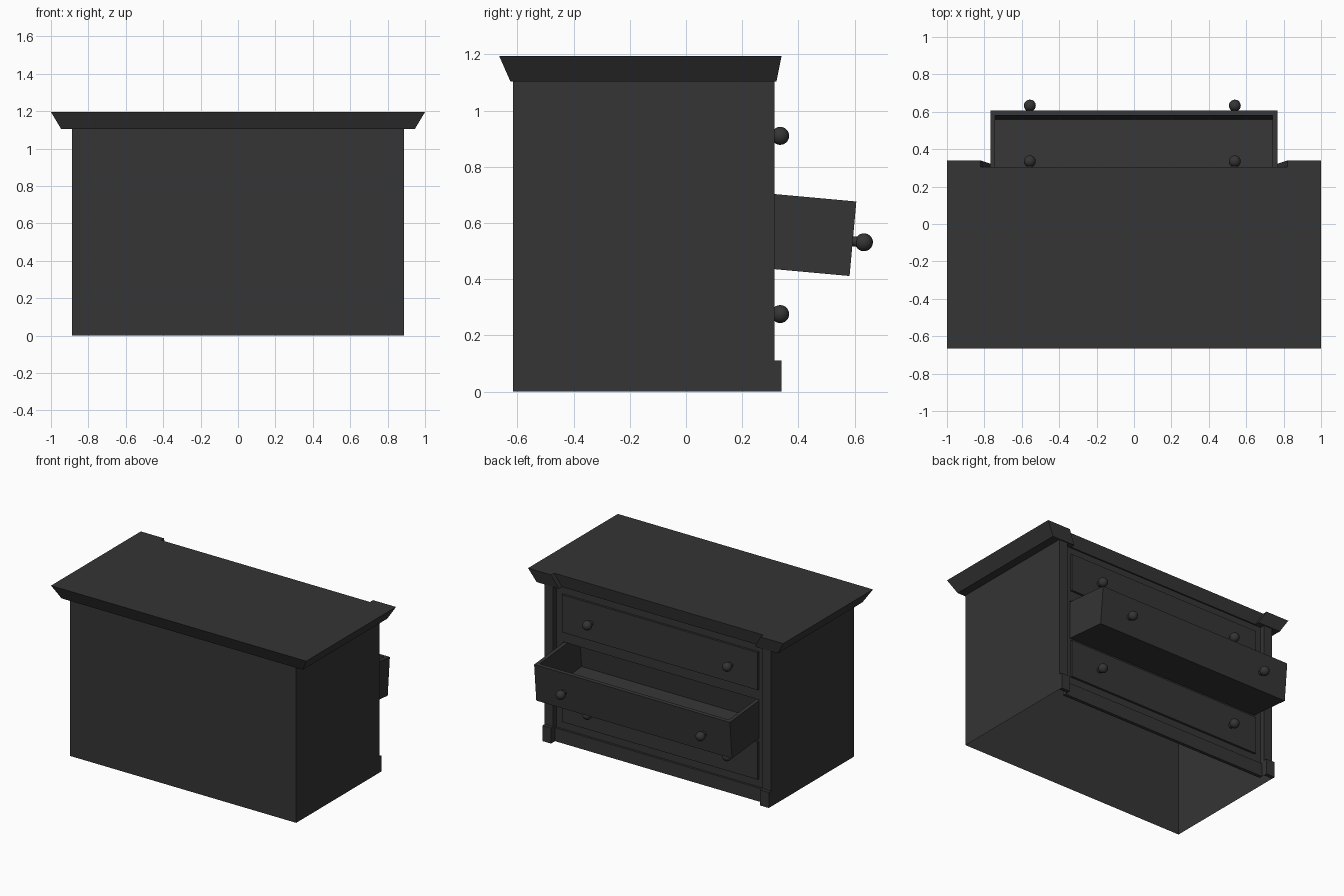
import bpy
import bmesh
import math
from mathutils import Matrix, Vector

if "Cube" in bpy.data.objects:
    bpy.data.objects.remove(bpy.data.objects["Cube"], do_unlink=True)

# Single dark finish
paint = bpy.data.materials.new("charcoal_paint")
paint.use_nodes = True
colour = (0.035, 0.035, 0.035, 1)
paint.diffuse_color = colour
paint.node_tree.nodes["Principled BSDF"].inputs["Base Color"].default_value = colour


def finish(name, bm):
    bmesh.ops.recalc_face_normals(bm, faces=bm.faces)
    mesh = bpy.data.meshes.new(name)
    bm.to_mesh(mesh)
    bm.free()
    mesh.materials.append(paint)
    obj = bpy.data.objects.new(name, mesh)
    bpy.context.collection.objects.link(obj)
    return obj


def add_box(bm, x, y, z):
    size = Matrix.Diagonal((x[1] - x[0], y[1] - y[0], z[1] - z[0], 1))
    centre = Matrix.Translation((sum(x) / 2, sum(y) / 2, sum(z) / 2))
    bmesh.ops.create_cube(bm, size=1, matrix=centre @ size)


def box(name, x, y, z):
    bm = bmesh.new()
    add_box(bm, x, y, z)
    return finish(name, bm)


def mirrored(half):
    return half + [(-x, y) for x, y in reversed(half)]


# Cabinet: hollow shell, open below, rising into a flared top
SIDE, INNER, FACE = 0.887, 0.82, 0.28
REAR, TOP = -0.615, 1.104
walls = mirrored([(SIDE, REAR), (SIDE, 0.315), (INNER, 0.315), (INNER, FACE)])
crown_low = mirrored([(0.945, -0.625), (0.945, 0.322), (0.768, 0.322), (0.768, 0.29)])
crown_high = mirrored([(1, -0.665), (1, 0.34), (INNER, 0.34), (INNER, 0.306)])
sections = [(walls, 0), (walls, TOP), (crown_low, TOP), (crown_high, 1.195)]

bm = bmesh.new()
rings = [[bm.verts.new((x, y, z)) for x, y in outline] for outline, z in sections]
n = len(walls)
for level, (a, b) in enumerate(zip(rings, rings[1:])):
    for i in range(n):
        j = (i + 1) % n
        # The front span of the walls is left for the drawer frame
        if level > 0 or i != n // 2 - 1:
            bm.faces.new((a[i], a[j], b[j], b[i]))
bm.faces.new(rings[-1])
finish("cabinet_shell", bm)

# Drawer frame around the open bay
bay = (0.437, 0.712)
frame_y = (FACE - 0.008, FACE)
box("lower_frame", (-INNER, INNER), frame_y, (0, bay[0]))
box("upper_frame", (-INNER, INNER), frame_y, (bay[1], TOP))
box("base_board", (-INNER, INNER), (FACE, 0.295), (0, 0.095))
for label, s in (("left", 1), ("right", -1)):
    box(label + "_bay_stile", sorted((s * 0.768, s * INNER)), frame_y, bay)
    box(label + "_plinth_block", sorted((s * INNER, s * SIDE)), (0.315, 0.34), (0, 0.11))

# Drawers: local origin at the middle of the front face
DX, DH, WALL = (-0.768, 0.766), 0.133, 0.026


def knobs(name, place):
    for label, x in (("left", 0.539), ("right", -0.557)):
        bm = bmesh.new()
        at = Matrix.Translation((x, 0.04, -0.009))
        bmesh.ops.create_uvsphere(bm, u_segments=20, v_segments=12, radius=0.032, matrix=at)
        neck = Matrix.Translation((x, 0.015, -0.009)) @ Matrix.Rotation(math.pi / 2, 4, "X")
        bmesh.ops.create_cone(bm, cap_ends=True, segments=16, radius1=0.018,
                              radius2=0.018, depth=0.03, matrix=neck)
        obj = finish(f"{name}_{label}_knob", bm)
        obj.matrix_world = place
        bpy.ops.object.select_all(action="DESELECT")
        obj.select_set(True)
        bpy.context.view_layer.objects.active = obj
        bpy.ops.object.shade_smooth_by_angle(angle=math.radians(40))


# Closed drawers show only a raised front
for name, z in (("top_drawer", 0.919), ("bottom_drawer", 0.285)):
    place = Matrix.Translation((0, FACE + 0.015, z))
    front = box(name + "_front", DX, (-0.015, 0), (-DH, DH))
    front.matrix_world = place
    knobs(name, place)

# Open drawer: a hollowed box tipping forward
place = Matrix.Translation((0, 0.594, 0.544)) @ Matrix.Rotation(math.radians(-5.2), 4, "X")
bm = bmesh.new()
add_box(bm, DX, (-0.5, 0), (-DH, DH))
lid = max(bm.faces, key=lambda f: f.calc_center_median().z)
bmesh.ops.inset_region(bm, faces=[lid], thickness=WALL, use_even_offset=True)
floor = bmesh.ops.extrude_face_region(bm, geom=[lid])["geom"]
bmesh.ops.translate(bm, vec=Vector((0, 0, WALL - 2 * DH)),
                    verts=[v for v in floor if isinstance(v, bmesh.types.BMVert)])
if lid.is_valid:
    bmesh.ops.delete(bm, geom=[lid], context="FACES_ONLY")
drawer = finish("middle_drawer_box", bm)
drawer.matrix_world = place
knobs("middle_drawer", place)
